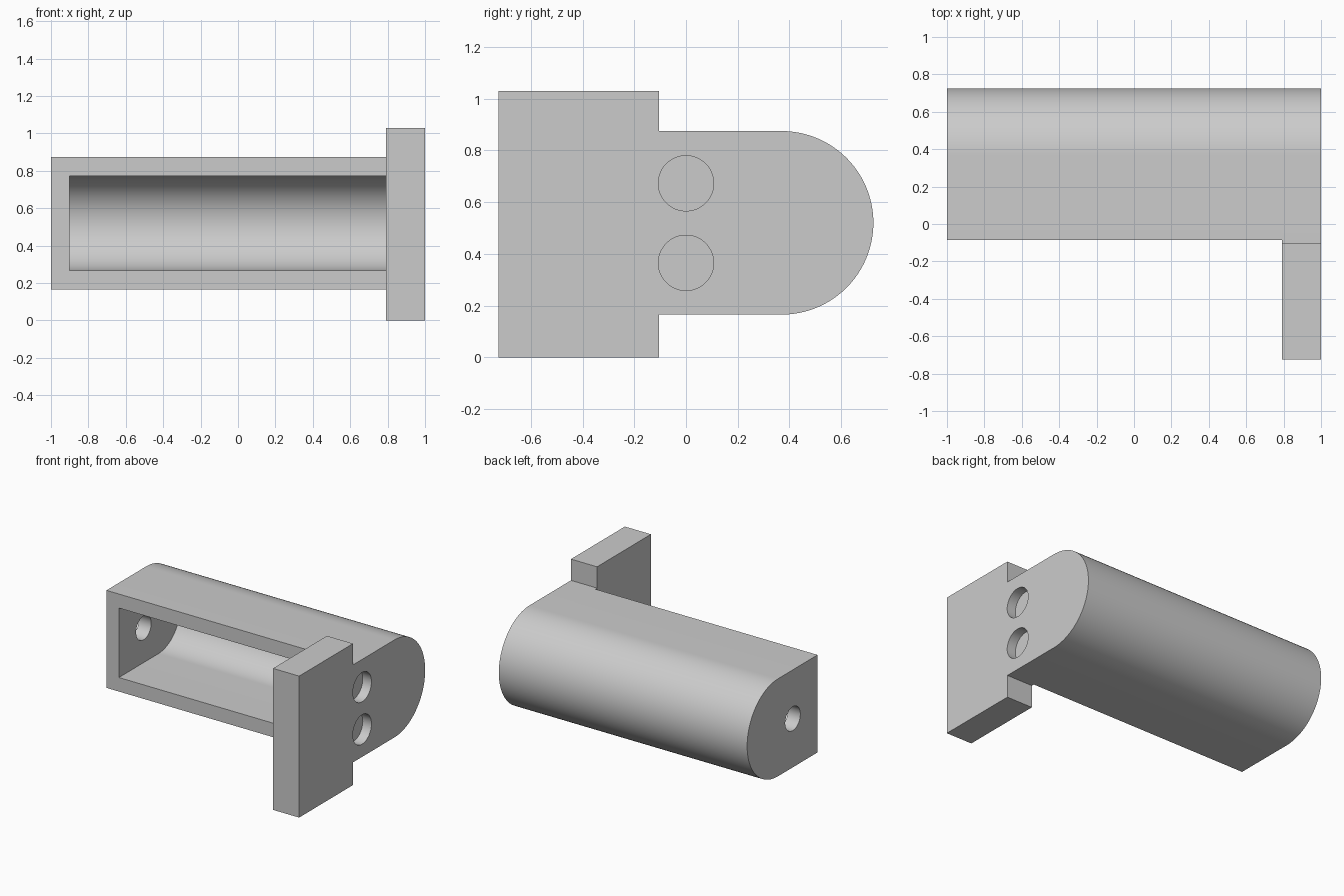
import bpy, bmesh
from math import pi, sin, cos, radians

if "Cube" in bpy.data.objects:
    bpy.data.objects.remove(bpy.data.objects["Cube"], do_unlink=True)

grey = bpy.data.materials.new("light_grey")
grey.use_nodes = True
colour = (0.6, 0.6, 0.6, 1)
grey.diffuse_color = colour
grey.node_tree.nodes["Principled BSDF"].inputs["Base Color"].default_value = colour

MID_Z = 0.52      # centre height of the rounded back
ARC_Y = 0.37      # where the rounding begins
CAP_X = 0.79      # inner face of the end plate


def arc(radius, steps=48):
    """Half circle in (y, z) from bottom to top, bulging to the back."""
    angles = [-pi / 2 + pi * i / steps for i in range(steps + 1)]
    return [(ARC_Y + radius * cos(a), MID_Z + radius * sin(a)) for a in angles]


def circle(y, z, radius, steps=48):
    return [(y + radius * cos(2 * pi * i / steps), z + radius * sin(2 * pi * i / steps))
            for i in range(steps)]


def extrude(name, profile, x0, x1):
    """Extrude a (y, z) profile along x."""
    bm = bmesh.new()
    face = bm.faces.new([bm.verts.new((x0, y, z)) for y, z in profile])
    ext = bmesh.ops.extrude_face_region(bm, geom=[face])["geom"]
    verts = [v for v in ext if isinstance(v, bmesh.types.BMVert)]
    bmesh.ops.translate(bm, verts=verts, vec=(x1 - x0, 0, 0))
    bmesh.ops.recalc_face_normals(bm, faces=bm.faces)
    mesh = bpy.data.meshes.new(name)
    bm.to_mesh(mesh)
    bm.free()
    mesh.materials.append(grey)
    obj = bpy.data.objects.new(name, mesh)
    bpy.context.collection.objects.link(obj)
    return obj


def activate(obj):
    bpy.ops.object.select_all(action='DESELECT')
    obj.select_set(True)
    bpy.context.view_layer.objects.active = obj


def cut(target, cutter):
    cutter.hide_render = True
    mod = target.modifiers.new("cut", 'BOOLEAN')
    mod.operation, mod.solver, mod.object = 'DIFFERENCE', 'EXACT', cutter
    activate(target)
    bpy.ops.object.modifier_apply(modifier=mod.name)
    bpy.data.objects.remove(cutter, do_unlink=True)


# Trough with a rounded back, open at the front
front, r_out, r_in = -0.085, 0.355, 0.253
body = extrude("trough_body",
               [(front, MID_Z + r_out), (front, MID_Z - r_out)] + arc(r_out), -1, CAP_X)
cut(body, extrude("cavity_cutter",
                  [(-0.3, MID_Z + r_in), (-0.3, MID_Z - r_in)] + arc(r_in), -0.9, CAP_X + 0.1))
# Round hole through the left-hand wall
cut(body, extrude("wall_hole_cutter", circle(0.2, MID_Z, 0.087), -1.1, -0.8))

# Solid end plate: tall rectangle in front, rounded tongue behind
step, plate_front, top = -0.105, -0.725, 1.03
plate = extrude("end_plate",
                [(step, MID_Z + r_out), (step, top), (plate_front, top), (plate_front, 0),
                 (step, 0), (step, MID_Z - r_out)] + arc(r_out), CAP_X, 1)
# Two shallow round pockets in the outer face
for z in (0.365, 0.673):
    cut(plate, extrude("pocket_cutter", circle(0, z, 0.107), 0.93, 1.1))

for obj in (body, plate):
    activate(obj)
    bpy.ops.object.shade_smooth_by_angle(angle=radians(30))
